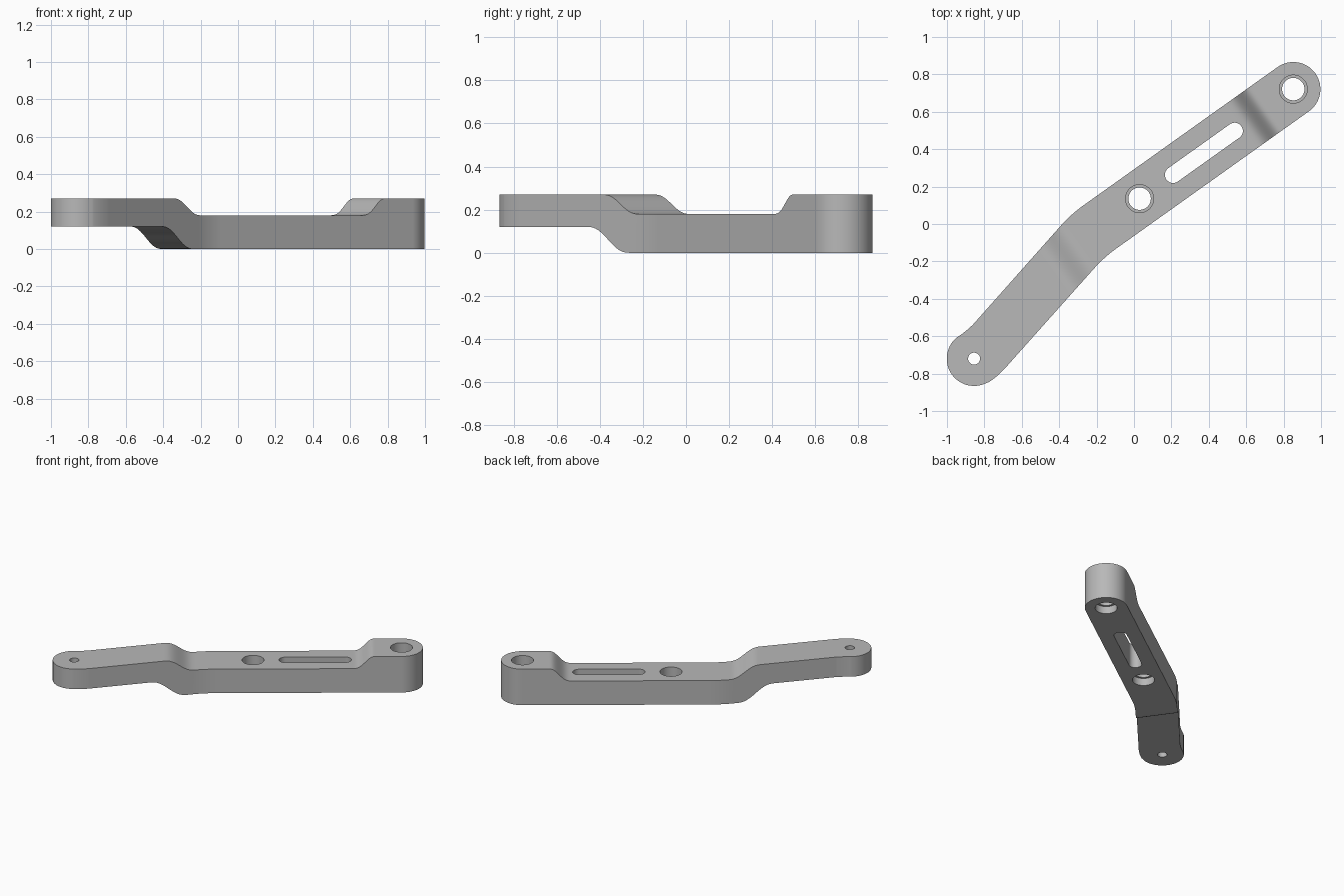
import bpy, bmesh, math
from mathutils import Matrix, Vector

if "Cube" in bpy.data.objects:
    bpy.data.objects.remove(bpy.data.objects["Cube"], do_unlink=True)

ARM_ANGLE = math.radians(35.47)    # heading of the straight arm
BEND = math.radians(12.8)          # extra turn of the offset arm
AXIS = 0.093                       # sideways offset of the hole line
PIVOT = Vector((1.112, AXIS))      # centre of the rounded pivot end
TIP = Vector((-1.114, -0.09))      # centre of the rounded far end


def arc(c, r, a, b, n=32):
    angles = [math.radians(a + (b - a) * i / n) for i in range(n + 1)]
    return [Vector((c[0] + r * math.cos(t), c[1] + r * math.sin(t))) for t in angles]


def blend(a, b, c, n=10):
    a, b, c = Vector(a), Vector(b), Vector(c)
    return [a * (1 - t) ** 2 + b * 2 * t * (1 - t) + c * t * t
            for t in (i / n for i in range(n + 1))]


def step(u0, u1, z0, z1, bias=1.0, n=20):
    pts = []
    for i in range(n + 1):
        t = i / n
        s = t ** bias
        s = s ** 3 * (s * (6 * s - 15) + 10)
        pts.append(Vector((u0 + (u1 - u0) * t, z0 + (z1 - z0) * s)))
    return pts


def prism(name, outline, low, high, sideways=False):
    bm = bmesh.new()
    place = (lambda p, h: (p.x, h, p.y)) if sideways else (lambda p, h: (p.x, p.y, h))
    face = bm.faces.new([bm.verts.new(place(p, low)) for p in outline])
    grown = bmesh.ops.extrude_face_region(bm, geom=[face])
    rise = Vector((0, high - low, 0) if sideways else (0, 0, high - low))
    bmesh.ops.translate(bm, vec=rise,
                        verts=[v for v in grown["geom"] if isinstance(v, bmesh.types.BMVert)])
    bmesh.ops.recalc_face_normals(bm, faces=bm.faces)
    mesh = bpy.data.meshes.new(name)
    bm.to_mesh(mesh)
    bm.free()
    obj = bpy.data.objects.new(name, mesh)
    bpy.context.collection.objects.link(obj)
    return obj


def carve(target, cutter, operation="DIFFERENCE"):
    cutter.hide_render = True
    mod = target.modifiers.new("carve", "BOOLEAN")
    mod.operation, mod.solver, mod.object = operation, "EXACT", cutter
    bpy.context.view_layer.objects.active = target
    bpy.ops.object.modifier_apply(modifier=mod.name)
    bpy.data.objects.remove(cutter, do_unlink=True)


def bore(target, centre, radius, low, high):
    carve(target, prism("bore_cutter", arc(centre, radius, 0, 360, 48)[:-1], low, high))


# Plan outline: rounded pivot end, soft bend, rounded far end
turn = Matrix.Rotation(BEND, 2)
along = Vector((math.cos(BEND), math.sin(BEND)))
tip = lambda pts: [TIP + turn @ p for p in pts]
upper, lower = Vector((-0.243, AXIS + 0.145)), Vector((-0.233, AXIS - 0.145))
straight = Vector((0.08, 0))
outline = arc(PIVOT, 0.145, -90, 90)
outline += blend(upper + straight, upper, upper - along * 0.08)
outline += tip(blend((0.13, 0.1255), (0.06, 0.132), (0.025, 0.144)))
outline += tip(arc((0, 0), 0.146, 84, 250))
outline += tip(blend((-0.045, -0.141), (0, -0.156), (0.07, -0.158)))
outline += blend(lower - along * 0.08, lower, lower + straight)
body = prism("lever_arm", outline, -0.1, 0.4)

# Side profile: thick pivot end, lowered middle, raised far arm
profile = [Vector((-1.5, 0.12))] + step(-0.605, -0.34, 0.12, 0)
profile += [Vector((1.5, 0)), Vector((1.5, 0.27))]
profile += step(0.765, 0.934, 0.18, 0.27, 1.25)[::-1]
profile += step(-0.51, -0.285, 0.27, 0.18)[::-1] + [Vector((-1.5, 0.27))]
carve(body, prism("profile_cutter", profile, -1, 1, True), "INTERSECT")

# Two bearing holes with a seat on each side, and the small tip hole
for centre, top in ((PIVOT, 0.27), (Vector((0.103, AXIS)), 0.18)):
    bore(body, centre, 0.06, -0.2, 0.5)
    bore(body, centre, 0.075, top - 0.075, 0.5)
    bore(body, centre, 0.075, -0.2, 0.055)
bore(body, TIP, 0.032, -0.2, 0.5)

# Long adjustment slot
slot = arc((0.727, AXIS), 0.044, -90, 90, 20) + arc((0.323, AXIS), 0.044, 90, 270, 20)
carve(body, prism("slot_cutter", slot, -0.2, 0.5))

# Turn the arm to its heading
body.data.transform(Matrix.Rotation(ARM_ANGLE, 4, "Z"))

# Finish
grey = bpy.data.materials.new("metal_grey")
grey.use_nodes = True
colour = (0.48, 0.48, 0.48, 1)
grey.diffuse_color = colour
grey.node_tree.nodes["Principled BSDF"].inputs["Base Color"].default_value = colour
body.data.materials.clear()
body.data.materials.append(grey)
for other in bpy.context.selected_objects:
    other.select_set(False)
body.select_set(True)
bpy.context.view_layer.objects.active = body
bpy.ops.object.shade_smooth_by_angle(angle=math.radians(30))
weighted = body.modifiers.new("even_shading", "WEIGHTED_NORMAL")
weighted.keep_sharp = True
